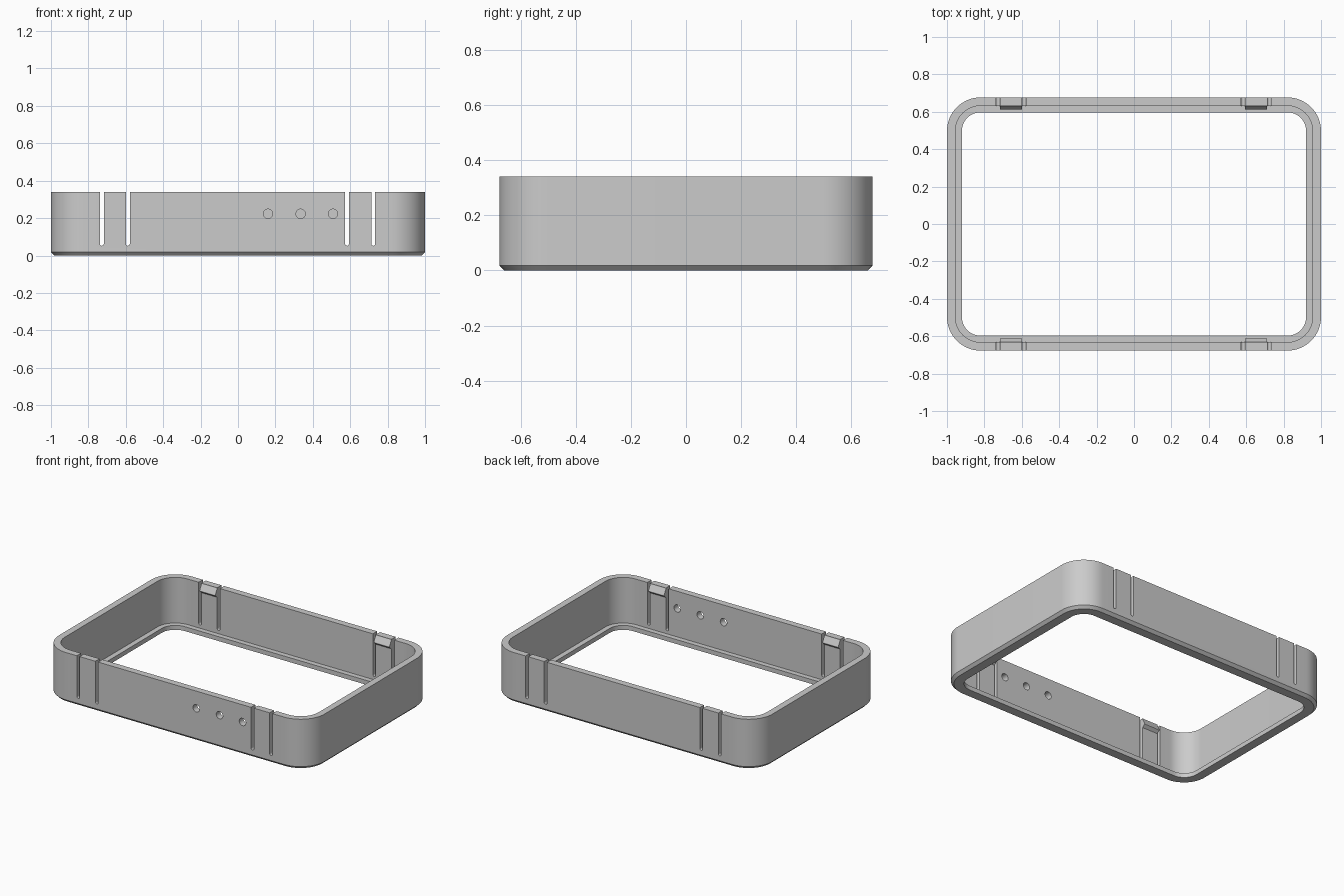
import bpy
import bmesh
from math import sin, cos, pi, radians
from mathutils import Vector

cube = bpy.data.objects.get("Cube")
if cube:
    bpy.data.objects.remove(cube, do_unlink=True)

HALF_X, HALF_Y, HEIGHT = 1.0, 0.677, 0.34
RADIUS, WALL, LIP = 0.18, 0.045, 0.08
CHAMFER, LIP_TOP = 0.018, 0.03
ARC_STEPS = 16

grey = bpy.data.materials.new("plain_grey")
grey.use_nodes = True
grey.diffuse_color = (0.6, 0.6, 0.6, 1)
grey.node_tree.nodes["Principled BSDF"].inputs["Base Color"].default_value = grey.diffuse_color


def make_object(name, bm):
    bmesh.ops.recalc_face_normals(bm, faces=bm.faces)
    mesh = bpy.data.meshes.new(name)
    bm.to_mesh(mesh)
    bm.free()
    mesh.materials.append(grey)
    obj = bpy.data.objects.new(name, mesh)
    bpy.context.collection.objects.link(obj)
    return obj


def prism(name, points, offset):
    """Extrude a flat outline along an offset vector."""
    bm = bmesh.new()
    face = bm.faces.new([bm.verts.new(p) for p in points])
    made = bmesh.ops.extrude_face_region(bm, geom=[face], use_keep_orig=True)
    moved = [v for v in made["geom"] if isinstance(v, bmesh.types.BMVert)]
    bmesh.ops.translate(bm, verts=moved, vec=Vector(offset))
    return make_object(name, bm)


def rounded_ring(bm, inset, z):
    """Rounded rectangle of vertices, inset from the outer wall."""
    ring = []
    r = RADIUS - inset
    for corner, (sx, sy) in enumerate([(1, 1), (-1, 1), (-1, -1), (1, -1)]):
        for i in range(ARC_STEPS + 1):
            a = (corner + i / ARC_STEPS) * pi / 2
            ring.append(bm.verts.new((sx * (HALF_X - RADIUS) + r * cos(a),
                                      sy * (HALF_Y - RADIUS) + r * sin(a), z)))
    return ring


# Frame: wall section with chamfered foot and inner lip, swept around
section = [(CHAMFER, 0), (0, CHAMFER), (0, HEIGHT), (WALL, HEIGHT),
           (WALL, LIP_TOP), (LIP, LIP_TOP), (LIP, 0)]
bm = bmesh.new()
rings = [rounded_ring(bm, inset, z) for inset, z in section]
for k, ring in enumerate(rings):
    other = rings[(k + 1) % len(rings)]
    for i in range(len(ring)):
        j = (i + 1) % len(ring)
        bm.faces.new((ring[i], ring[j], other[j], other[i]))
frame = make_object("frame", bm)

# Slots either side of each clip, cut through front and back walls
SLOT_R = 0.0105
SLOT_Z = 0.052 + SLOT_R
cutters = []
for x in (-0.728, -0.589, 0.583, 0.723):
    outline = [(x + SLOT_R * cos(a), -1, SLOT_Z + SLOT_R * sin(a))
               for a in (pi + pi * i / 10 for i in range(11))]
    outline += [(x + SLOT_R, -1, 0.5), (x - SLOT_R, -1, 0.5)]
    cutters.append(prism("slot_cutter", outline, (0, 2, 0)))

# Three round holes in the front wall
for x in (0.16, 0.335, 0.508):
    outline = [(x + 0.025 * cos(a), -1, 0.223 + 0.025 * sin(a))
               for a in (2 * pi * i / 32 for i in range(32))]
    cutters.append(prism("hole_cutter", outline, (0, 0.6, 0)))

bpy.context.view_layer.objects.active = frame
for cutter in cutters:
    cutter.hide_render = True
    mod = frame.modifiers.new("cut", 'BOOLEAN')
    mod.operation = 'DIFFERENCE'
    mod.solver = 'EXACT'
    mod.object = cutter
    bpy.ops.object.modifier_apply(modifier=mod.name)
    bpy.data.objects.remove(cutter, do_unlink=True)

bpy.ops.object.select_all(action='DESELECT')
frame.select_set(True)
bpy.ops.object.shade_smooth_by_angle(angle=radians(30))

# Snap hooks on the inside of each clip
INNER = HALF_Y - WALL
hook = [(INNER + 0.01, 0.335), (INNER, 0.335), (INNER - 0.02, 0.298),
        (INNER - 0.02, 0.292), (INNER, 0.275), (INNER + 0.01, 0.275)]
for side, x0 in (("right", -0.7175), ("left", 0.5935)):
    for end, sy in (("front", -1), ("back", 1)):
        prism(f"{end}_{side}_hook", [(x0, sy * y, z) for y, z in hook], (0.118, 0, 0))
